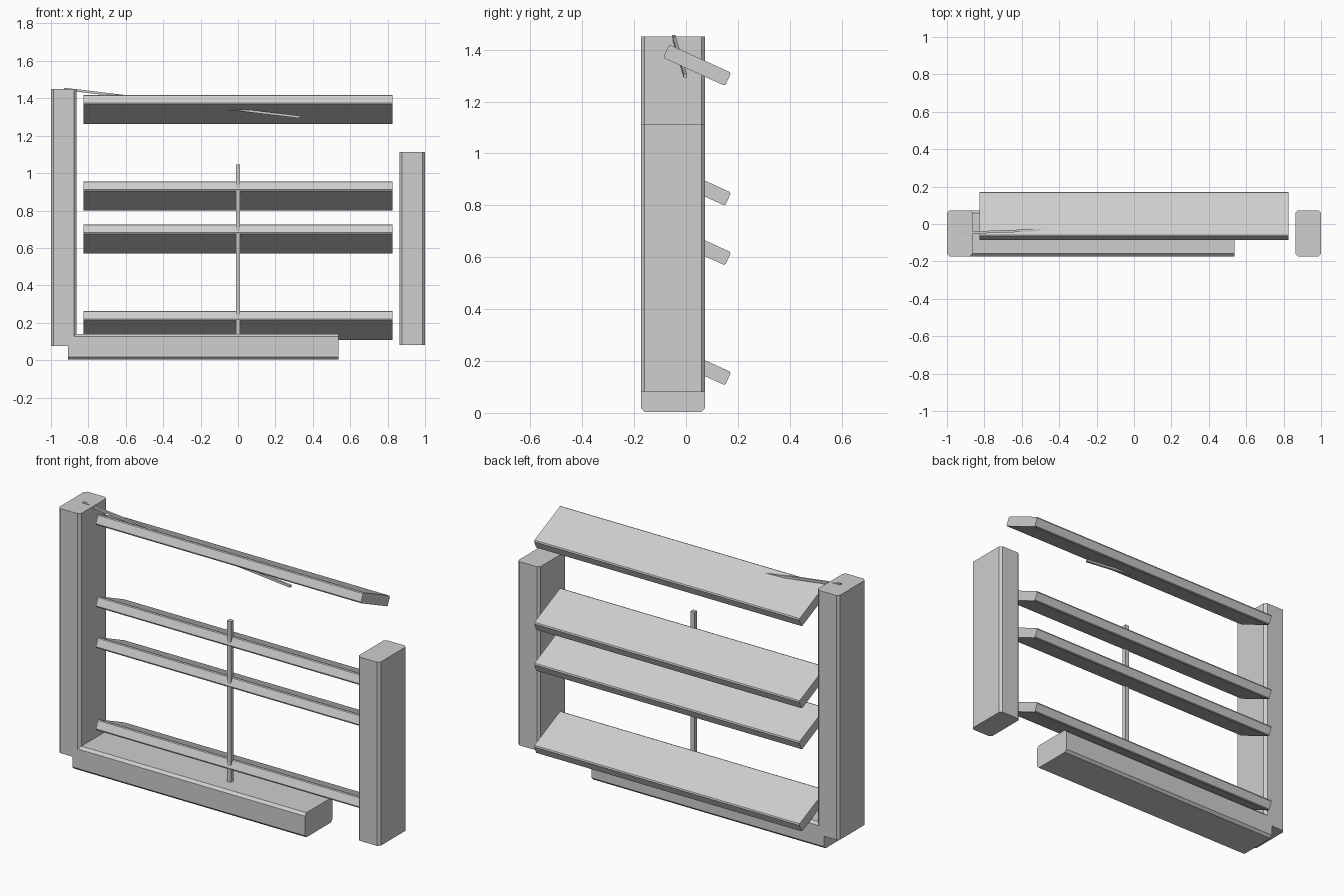
import bpy
import bmesh
from math import radians
from mathutils import Matrix, Vector

cube = bpy.data.objects.get("Cube")
if cube:
    bpy.data.objects.remove(cube, do_unlink=True)

# One plain grey for the whole shutter
grey = bpy.data.materials.new("plain_grey")
grey.use_nodes = True
colour = (0.62, 0.62, 0.62, 1)
grey.diffuse_color = colour
grey.node_tree.nodes["Principled BSDF"].inputs["Base Color"].default_value = colour


def beam(name, size, centre, axis, chamfer=0, rotation=None):
    """Box whose edges along one axis are chamfered; its ends stay square."""
    bm = bmesh.new()
    bmesh.ops.create_cube(bm, size=1)
    bmesh.ops.scale(bm, vec=size, verts=bm.verts)
    if chamfer:
        along = [e for e in bm.edges
                 if abs((e.verts[0].co - e.verts[1].co)[axis]) > 1e-4]
        bmesh.ops.bevel(bm, geom=along, offset=chamfer, segments=1,
                        affect='EDGES', profile=0.5)
    mesh = bpy.data.meshes.new(name)
    bm.to_mesh(mesh)
    bm.free()
    mesh.materials.append(grey)
    obj = bpy.data.objects.new(name, mesh)
    turn = rotation if rotation is not None else Matrix.Identity(4)
    obj.matrix_world = Matrix.Translation(centre) @ turn
    bpy.context.collection.objects.link(obj)
    return obj


def span_beam(name, low, high, axis, chamfer=0):
    low, high = Vector(low), Vector(high)
    return beam(name, high - low, (low + high) / 2, axis, chamfer)


FRONT, BACK = -0.173, 0.073

# Frame: a tall post, a broken shorter post and the remaining bottom rail
span_beam("right_post", (-1, FRONT, 0.075), (-0.863, BACK, 1.45), 2, 0.014)
span_beam("left_post", (0.863, FRONT, 0.08), (1, BACK, 1.113), 2, 0.014)
span_beam("bottom_rail", (-0.91, FRONT, 0.003), (0.537, BACK, 0.141), 0, 0.014)

# Tilted slats
tilt = Matrix.Rotation(radians(-24.5), 4, 'X')
for i, z in enumerate((0.186, 0.648, 0.878, 1.34)):
    beam(f"slat_{i + 1}", (1.65, 0.262, 0.056), (0, 0.043, z), 0, 0.006, tilt)

# Upright control rod running through the slat fronts
span_beam("control_rod", (-0.012, -0.081, 0.135), (0.012, -0.057, 1.045), 2)

# Loose length of rod lying through the top slat
start, end = Vector((-0.93, -0.048, 1.45)), Vector((0.33, -0.003, 1.3))
lean = (end - start).to_track_quat('X', 'Z').to_matrix().to_4x4()
beam("loose_rod", ((end - start).length, 0.013, 0.013), (start + end) / 2, 0, 0, lean)
